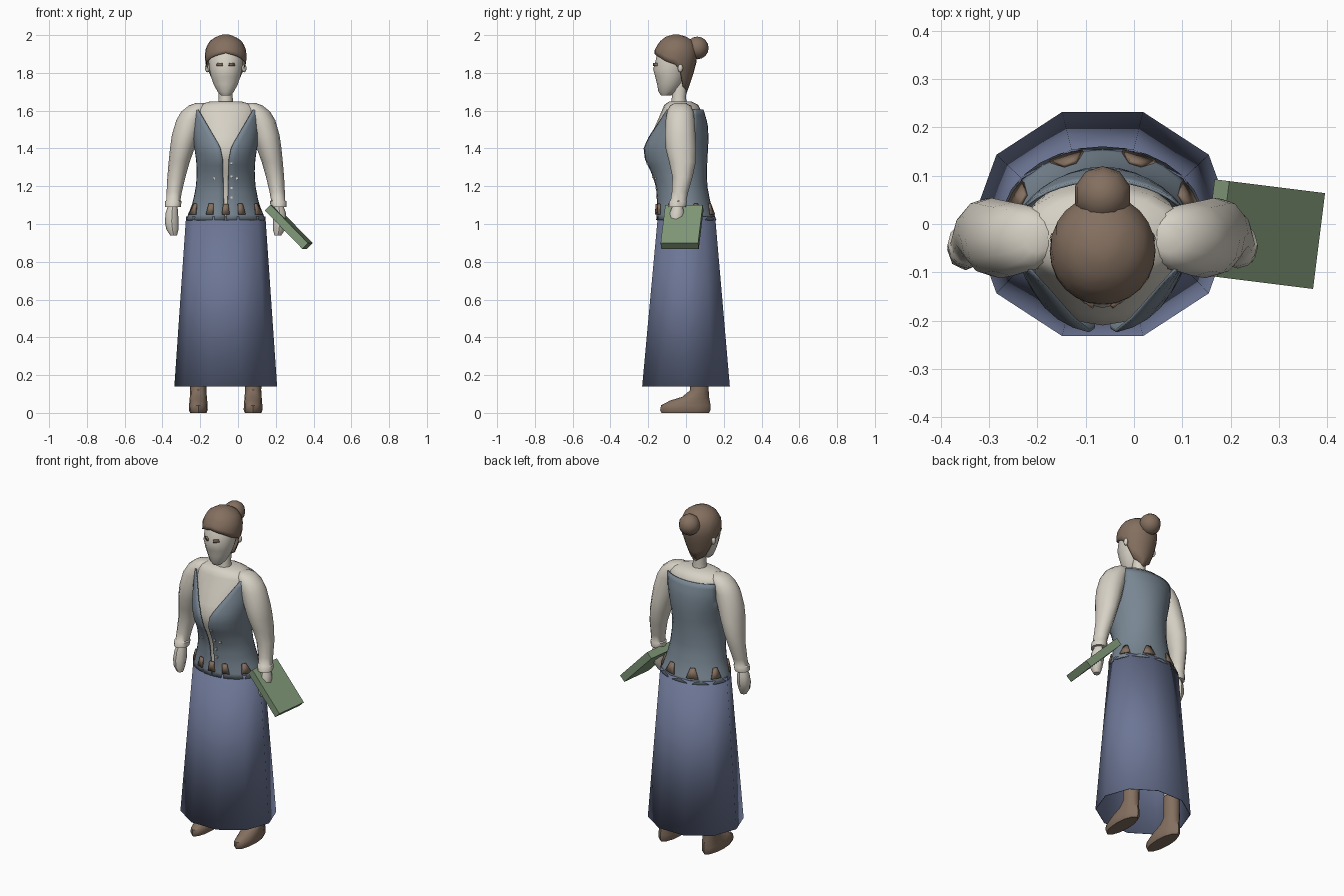
import bpy, bmesh, math
from mathutils import Vector, Matrix

if "Cube" in bpy.data.objects:
    bpy.data.objects.remove(bpy.data.objects["Cube"])

CX = -0.065  # body centre line


def material(name, rgb):
    m = bpy.data.materials.new(name)
    m.diffuse_color = (*rgb, 1)
    m.use_nodes = True
    m.node_tree.nodes["Principled BSDF"].inputs["Base Color"].default_value = m.diffuse_color
    return m


CREAM = material("cream", (0.68, 0.64, 0.56))
BROWN = material("brown", (0.23, 0.16, 0.115))
BLUE = material("skirt blue", (0.15, 0.18, 0.30))
SLATE = material("bodice slate", (0.19, 0.24, 0.29))
GREEN = material("book green", (0.22, 0.32, 0.19))


def lerp(table, t):
    """Interpolate a table of (key, values...) sorted by key."""
    if t <= table[0][0]:
        return table[0][1:]
    for p, q in zip(table, table[1:]):
        if t <= q[0]:
            f = (t - p[0]) / (q[0] - p[0])
            return tuple(u + (v - u) * f for u, v in zip(p[1:], q[1:]))
    return table[-1][1:]


def on_oval(cx, rx, yf, yb, z, a, grow=0.0):
    """Point on a horizontal oval; angle 0 is the front."""
    return (cx + (rx + grow) * math.sin(a),
            (yf + yb) / 2 - ((yb - yf) / 2 + grow) * math.cos(a), z)


def grid(name, rows, mat, closed=True, caps=True, angle=45, skip=None, thick=0.0):
    bm = bmesh.new()
    vs = [[bm.verts.new(p) for p in r] for r in rows]
    n = len(rows[0])
    for i in range(len(rows) - 1):
        for j in range(n if closed else n - 1):
            if skip and skip(i, j):
                continue
            k = (j + 1) % n
            bm.faces.new((vs[i][j], vs[i][k], vs[i + 1][k], vs[i + 1][j]))
    if closed and caps:
        bm.faces.new(vs[0])
        bm.faces.new(vs[-1])
    bmesh.ops.recalc_face_normals(bm, faces=bm.faces)
    return finish(name, bm, mat, angle, thick)


def finish(name, bm, mat, angle=45, thick=0.0):
    me = bpy.data.meshes.new(name)
    bm.to_mesh(me)
    bm.free()
    ob = bpy.data.objects.new(name, me)
    bpy.context.collection.objects.link(ob)
    me.materials.append(mat)
    if thick:
        mod = ob.modifiers.new("thickness", 'SOLIDIFY')
        mod.thickness = thick
        mod.offset = 0
    bpy.ops.object.select_all(action='DESELECT')
    ob.select_set(True)
    bpy.context.view_layer.objects.active = ob
    bpy.ops.object.shade_smooth_by_angle(angle=math.radians(angle))
    return ob


def loft(name, rings, mat, n=12, turn=0.0, **kw):
    """Rings are (z, centre x, half width, front y, back y)."""
    rows = [[on_oval(cx, rx, yf, yb, z, turn + math.tau * j / n) for j in range(n)]
            for z, cx, rx, yf, yb in rings]
    return grid(name, rows, mat, **kw)


# Skirt: open ten-sided cone
loft("skirt", [(0.14, CX, 0.27, -0.242, 0.242), (1.04, CX, 0.208, -0.155, 0.16)],
     BLUE, n=10, turn=math.radians(18), caps=False, thick=0.004)

# Torso: (z, half width, front y, back y)
TORSO = [(1.02, 0.208, -0.155, 0.158), (1.07, 0.188, -0.152, 0.14),
         (1.12, 0.17, -0.15, 0.125), (1.2, 0.155, -0.157, 0.11),
         (1.27, 0.15, -0.18, 0.108), (1.34, 0.154, -0.215, 0.11),
         (1.4, 0.163, -0.224, 0.114), (1.46, 0.173, -0.205, 0.116),
         (1.53, 0.182, -0.172, 0.112), (1.605, 0.19, -0.14, 0.09)]
blouse = [(z, CX, w - 0.012, f + 0.014, b - 0.012) for z, w, f, b in TORSO]
blouse += [(1.63, CX, 0.15, -0.115, 0.065), (1.648, CX, 0.085, -0.09, 0.03)]
loft("blouse", blouse, CREAM, n=20, angle=60)

# Bodice: open front with a deep V, cut away over the shoulders
GAP = [(1.02, 0.003), (1.1, 0.01), (1.34, 0.016), (1.41, 0.03), (1.605, 0.145)]
N, ROWS = 28, 20
rows = []
for i in range(ROWS + 1):
    z = 1.02 + 0.585 * i / ROWS
    w, f, b = lerp(TORSO, z)
    a0 = math.asin(lerp(GAP, z)[0] / w)
    rows.append([on_oval(CX, w, f, b, z, a0 + (math.tau - 2 * a0) * j / N)
                 for j in range(N + 1)])


def armhole(i, j):
    x, y, z = rows[i][j]
    x2, y2, _ = rows[i][j + 1]
    return z > 1.46 and abs((x + x2) / 2 - CX) > 0.165 and -0.07 < (y + y2) / 2 < 0.03


grid("bodice", rows, SLATE, closed=False, skip=armhole, thick=0.006, angle=60)

# Belt pieces set around the peplum
for k, deg in enumerate((0, 25, -25, 62, -62, 115, -115, 158, -158)):
    patch = []
    for z, half in ((1.05, 0.017 if abs(deg) < 60 else 0.03), (1.107, 0.012)):
        w, f, b = lerp(TORSO, z)
        a = math.radians(deg)
        patch.append([on_oval(CX, w, f, b, z, a + s * half / 0.165, 0.007)
                      for s in (-1, 0, 1)])
    grid(f"belt_piece_{k}", patch, BROWN, closed=False, thick=0.008, angle=30)

# Buttons
for k, (dx, z) in enumerate([(0.03, 1.32), (0.03, 1.25), (0.03, 1.19), (0.03, 1.14),
                             (-0.06, 1.24), (0.06, 1.24)]):
    w, f, b = lerp(TORSO, z)
    p = on_oval(CX, w, f, b, z, math.asin(dx / w), 0.003)
    bm = bmesh.new()
    bmesh.ops.create_cube(bm, size=0.011, matrix=Matrix.Translation(p))
    finish(f"button_{k}", bm, CREAM)

# Limbs, mirrored about the centre line
for side, s in (("left", 1), ("right", -1)):
    # Sleeve: (z, inner, outer, front y, back y)
    sleeve = [(1.64, 0.11, 0.16, -0.06, 0.0), (1.627, 0.09, 0.195, -0.085, 0.025),
              (1.595, 0.09, 0.235, -0.1, 0.04), (1.55, 0.115, 0.262, -0.108, 0.045),
              (1.47, 0.14, 0.285, -0.112, 0.05), (1.4, 0.165, 0.295, -0.108, 0.054),
              (1.33, 0.19, 0.302, -0.09, 0.052), (1.25, 0.213, 0.309, -0.072, 0.035),
              (1.17, 0.232, 0.313, -0.075, 0.012), (1.125, 0.24, 0.315, -0.082, 0.002),
              (1.12, 0.234, 0.321, -0.088, 0.005), (1.09, 0.238, 0.322, -0.092, 0.0)]
    loft(f"{side}_sleeve", [(z, CX + s * (i + o) / 2, (o - i) / 2, f, b)
                            for z, i, o, f, b in sleeve], CREAM, n=12)
    hand = [(1.1, 0.28, 0.024, -0.07, -0.02), (1.06, 0.285, 0.033, -0.085, -0.01),
            (1.01, 0.286, 0.036, -0.095, -0.012), (0.97, 0.282, 0.032, -0.095, -0.03),
            (0.94, 0.276, 0.018, -0.085, -0.045)]
    loft(f"{side}_hand", [(z, CX + s * d, r, f, b) for z, d, r, f, b in hand], CREAM, n=8)
    cx = CX + s * 0.145
    loft(f"{side}_leg", [(0.2, cx, 0.036, 0.035, 0.11), (0.42, cx, 0.052, 0.0, 0.11),
                         (0.95, cx + s * -0.03, 0.075, -0.08, 0.08)], CREAM, n=10)
    boot = [(0, 0.043, -0.13, 0.122), (0.015, 0.05, -0.137, 0.13), (0.04, 0.049, -0.132, 0.13),
            (0.065, 0.047, -0.085, 0.126), (0.085, 0.045, -0.02, 0.122),
            (0.12, 0.043, 0.022, 0.12), (0.25, 0.045, 0.022, 0.12)]
    loft(f"{side}_boot", [(z, cx, r, f, b) for z, r, f, b in boot], BROWN, n=12)
    # Ear and eye
    bm = bmesh.new()
    bmesh.ops.create_uvsphere(bm, u_segments=8, v_segments=6, radius=1, matrix=Matrix.LocRotScale(
        (CX + s * 0.098, -0.03, 1.825), None, Vector((0.012, 0.014, 0.022))))
    finish(f"{side}_ear", bm, CREAM)
    eye = [[(CX + s * x, -0.172 + 4 * (x - 0.018) ** 1 * 0.2, z) for x, z in r]
           for r in (((0.018, 1.836), (0.046, 1.836)), ((0.02, 1.852), (0.044, 1.852)))]
    grid(f"{side}_eye", eye, BROWN, closed=False, thick=0.009, angle=30)

# Neck and head
loft("neck", [(1.63, CX, 0.042, -0.08, 0.005), (1.67, CX, 0.037, -0.075, 0.0),
              (1.78, CX, 0.037, -0.07, 0.01)], CREAM, n=12)
head = [(1.68, 0.025, -0.132, -0.08), (1.7, 0.044, -0.146, -0.05), (1.74, 0.066, -0.153, -0.02),
        (1.78, 0.08, -0.163, 0.0), (1.82, 0.088, -0.174, 0.02), (1.86, 0.093, -0.162, 0.035),
        (1.92, 0.09, -0.15, 0.04), (1.96, 0.06, -0.11, 0.01)]
loft("head", [(z, CX, r, f, b) for z, r, f, b in head], CREAM, n=14)

# Hair: cap ending at a hairline that drops towards the nape
CAP = [(1.69, 0.045, -0.08, 0.0), (1.78, 0.085, -0.15, 0.033), (1.86, 0.108, -0.168, 0.054),
       (1.92, 0.107, -0.165, 0.06), (1.965, 0.086, -0.138, 0.04), (1.99, 0.05, -0.105, 0.0),
       (2.0, 0.02, -0.07, -0.035)]
LINE = [(0, 1.905), (40, 1.885), (65, 1.86), (90, 1.845), (104, 1.82), (118, 1.73), (180, 1.69)]
n, rows = 24, []
for i in range(9):
    row = []
    for j in range(n):
        deg = 360 * j / n
        low = lerp(LINE, min(deg, 360 - deg))[0]
        z = low + (2.0 - low) * (1 - (1 - i / 8) ** 1.6)
        row.append(on_oval(CX, *lerp(CAP, z), z, math.radians(deg)))
    rows.append(row)
hair = grid("hair", rows, BROWN, caps=False, angle=50, thick=0.004)
bm = bmesh.new()
bm.from_mesh(hair.data)
bmesh.ops.holes_fill(bm, edges=[e for e in bm.edges if e.is_boundary and e.verts[0].co.z > 1.99])
bm.to_mesh(hair.data)
bm.free()
bm = bmesh.new()
bmesh.ops.create_uvsphere(bm, u_segments=10, v_segments=8, radius=0.06,
                          matrix=Matrix.Translation((CX, 0.06, 1.932)))
finish("hair_bun", bm, BROWN)

# Book held in the hand, tilted outwards
along = Vector((0.2, -0.025, -0.205)).normalized()
across = Vector((0.025, 0.2, 0.0)).normalized()
normal = along.cross(across).normalized()
rot = Matrix((along, across, normal)).transposed()
bm = bmesh.new()
bmesh.ops.create_cube(bm, size=1, matrix=Matrix.LocRotScale(
    (0.269, -0.021, 0.985), rot, Vector((0.285, 0.2, 0.043))))
finish("book", bm, GREEN, 30)
